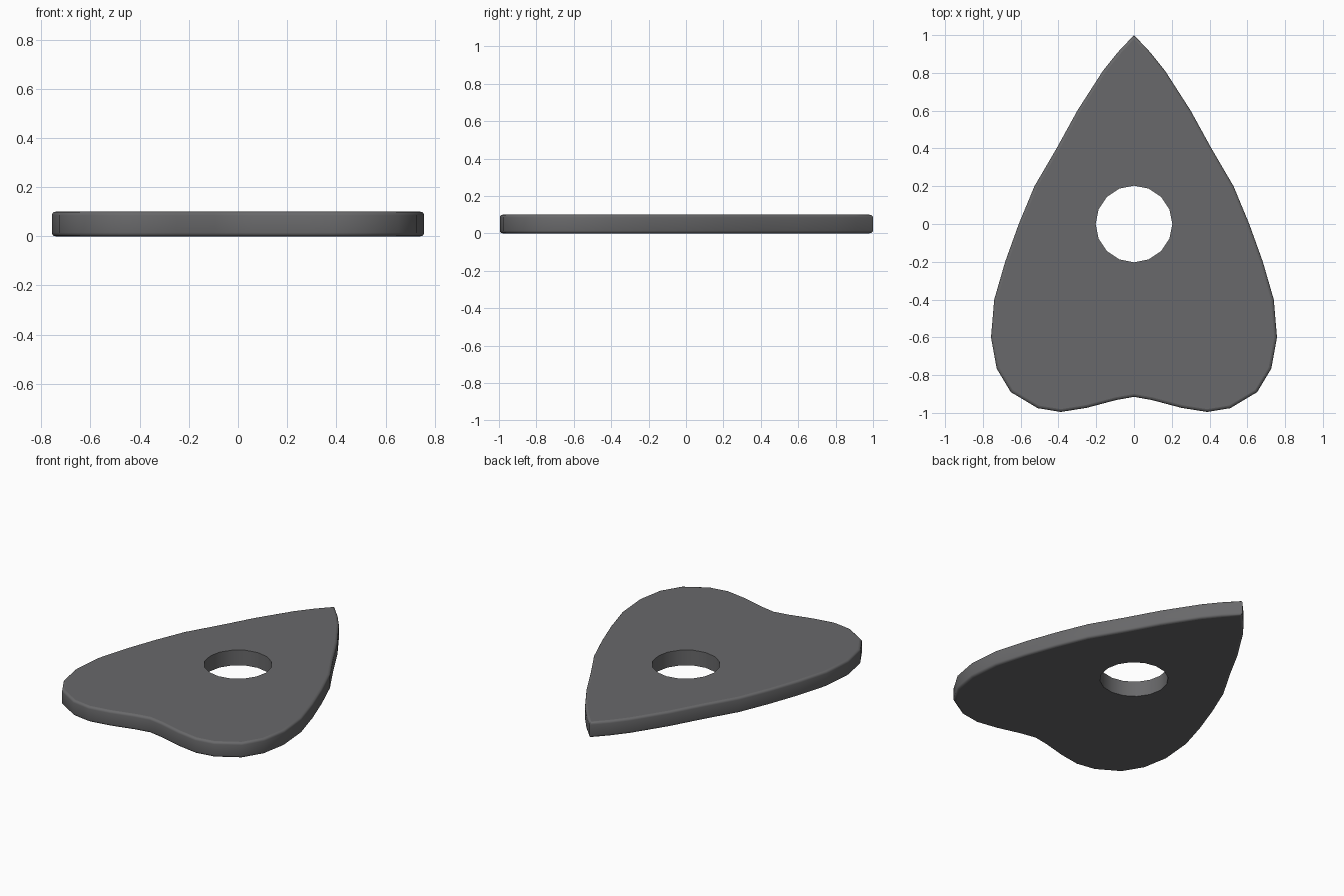
import bpy, bmesh, math

if "Cube" in bpy.data.objects:
    bpy.data.objects.remove(bpy.data.objects["Cube"])

THICK = 0.10
HOLE_R = 0.203

# Right half of the heart-shaped outline, tip to rear notch
half = [(0, 1.0), (0.085, 0.91), (0.165, 0.81), (0.30, 0.60), (0.41, 0.40),
        (0.527, 0.20), (0.61, 0), (0.682, -0.20), (0.74, -0.40), (0.757, -0.60),
        (0.727, -0.765), (0.652, -0.89), (0.51, -0.975), (0.387, -0.995),
        (0.25, -0.973), (0.095, -0.932), (0, -0.915)]
outline = half + [(-x, y) for x, y in reversed(half[1:-1])]
hole = [(HOLE_R * math.cos(math.tau * i / 16), HOLE_R * math.sin(math.tau * i / 16))
        for i in range(16)]

bm = bmesh.new()


def loop_edges(points):
    vs = [bm.verts.new((x, y, 0)) for x, y in points]
    return [bm.edges.new((vs[i], vs[(i + 1) % len(vs)])) for i in range(len(vs))]


# Flat plate with window, extruded upward
edges = loop_edges(outline) + loop_edges(hole)
bmesh.ops.triangle_fill(bm, edges=edges, use_beauty=True, use_dissolve=False)
ext = bmesh.ops.extrude_face_region(bm, geom=bm.faces[:], use_keep_orig=True)
for v in ext["geom"]:
    if isinstance(v, bmesh.types.BMVert):
        v.co.z = THICK
bmesh.ops.recalc_face_normals(bm, faces=bm.faces[:])

# Rounded outer rim, window edge left sharp
bm.normal_update()
rim = [e for e in bm.edges
       if abs(e.verts[0].co.z - e.verts[1].co.z) < 1e-6
       and len(e.link_faces) == 2
       and abs(e.link_faces[0].normal.z - e.link_faces[1].normal.z) > 0.5
       and max(v.co.xy.length for v in e.verts) > HOLE_R + 0.05]
bmesh.ops.bevel(bm, geom=rim, offset=0.015, segments=3, profile=0.5,
                affect='EDGES', clamp_overlap=True)

# Smooth sides, flat top and bottom
bm.normal_update()
for f in bm.faces:
    f.smooth = abs(f.normal.z) < 0.999
for e in bm.edges:
    e.smooth = e.calc_face_angle(0) < math.radians(40)

mesh = bpy.data.meshes.new("pointer_plate")
bm.to_mesh(mesh)
bm.free()
plate = bpy.data.objects.new("pointer_plate", mesh)
bpy.context.collection.objects.link(plate)

grey = bpy.data.materials.new("dark grey")
grey.diffuse_color = (0.14, 0.14, 0.145, 1)
grey.use_nodes = True
grey.node_tree.nodes["Principled BSDF"].inputs["Base Color"].default_value = grey.diffuse_color
mesh.materials.append(grey)
